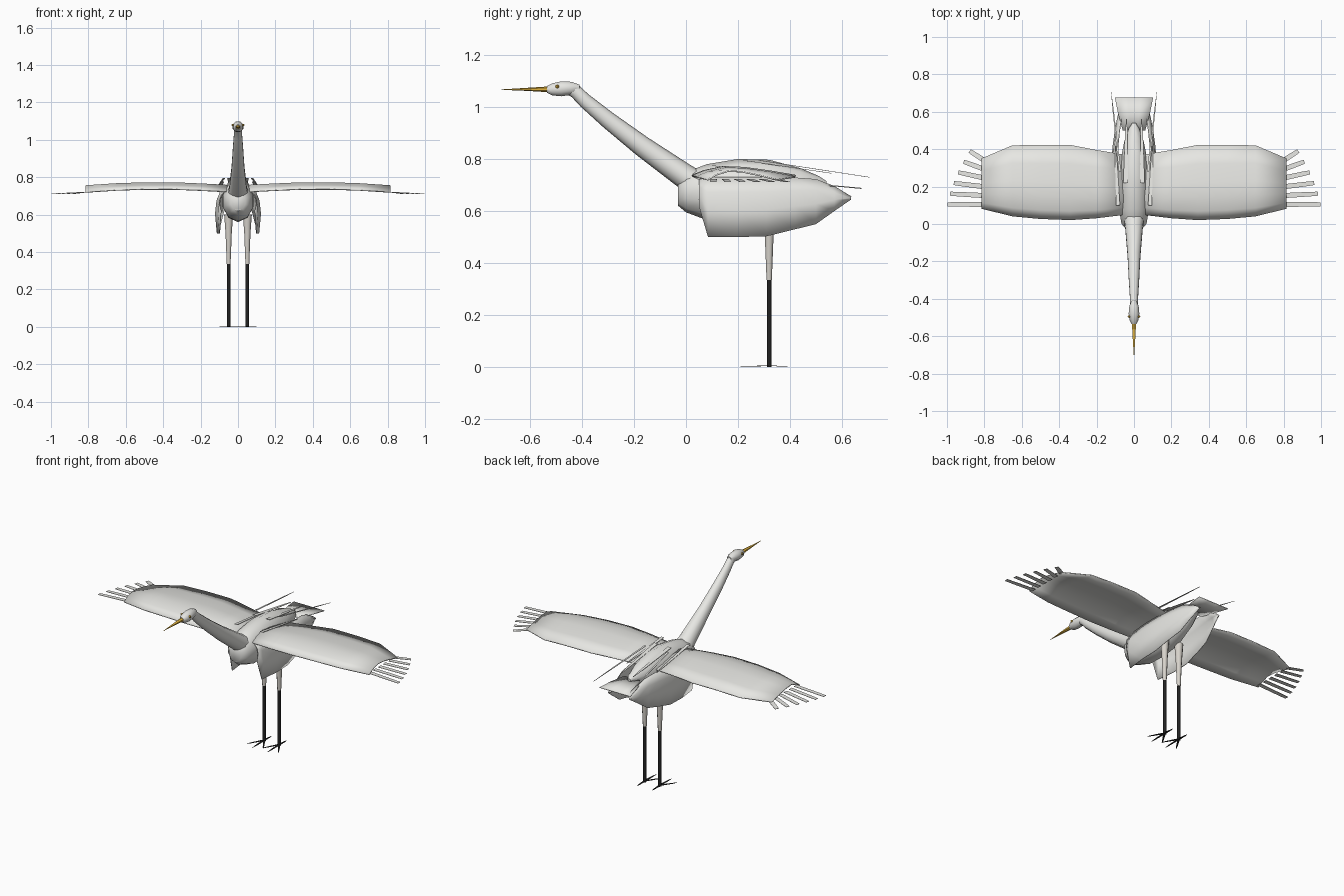
import bpy, math
from mathutils import Vector

cube = bpy.data.objects.get("Cube")
if cube:
    bpy.data.objects.remove(cube, do_unlink=True)


def material(name, rgb):
    m = bpy.data.materials.new(name)
    m.use_nodes = True
    m.diffuse_color = (*rgb, 1)
    m.node_tree.nodes["Principled BSDF"].inputs["Base Color"].default_value = (*rgb, 1)
    return m


WHITE = material("white plumage", (0.8, 0.8, 0.77))
GOLD = material("golden bill", (0.75, 0.45, 0.05))
BLACK = material("black leg", (0.015, 0.015, 0.015))
THIGH = material("pale thigh", (0.68, 0.65, 0.6))


def build(name, verts, faces, mat, smooth=True):
    me = bpy.data.meshes.new(name)
    me.from_pydata([tuple(v) for v in verts], [], faces)
    me.materials.append(mat)
    ob = bpy.data.objects.new(name, me)
    bpy.context.collection.objects.link(ob)
    if smooth:
        bpy.ops.object.select_all(action="DESELECT")
        bpy.context.view_layer.objects.active = ob
        ob.select_set(True)
        bpy.ops.object.shade_smooth_by_angle(angle=math.radians(50))
    return ob


def tube(name, rings, mat, sides=10):
    """Loft through rings of (centre, side radius, other radius, tilt axis)."""
    verts, faces = [], []
    for centre, rx, ru, up in rings:
        for i in range(sides):
            a = 2 * math.pi * (i + 0.5) / sides
            verts.append(Vector(centre) + Vector((rx * math.cos(a), 0, 0)) + Vector(up) * ru * math.sin(a))
    for r in range(len(rings) - 1):
        for i in range(sides):
            j = (i + 1) % sides
            a, b = r * sides, (r + 1) * sides
            faces.append((a + i, a + j, b + j, b + i))
    faces.append(tuple(reversed(range(sides))))
    faces.append(tuple(range(len(verts) - sides, len(verts))))
    return build(name, verts, faces, mat)


def sheet(name, rows, mat, thickness=0.0, smooth=True):
    """Grid surface through rows of equal length."""
    n = len(rows[0])
    faces = [(r * n + i, r * n + i + 1, r * n + n + i + 1, r * n + n + i)
             for r in range(len(rows) - 1) for i in range(n - 1)]
    ob = build(name, [p for row in rows for p in row], faces, mat, smooth)
    if thickness:
        mod = ob.modifiers.new("thickness", "SOLIDIFY")
        mod.thickness = thickness
        mod.offset = 0
    return ob


def blade(name, root, tip, width, mat, end=0.3, across=None):
    """Flat narrow feather or toe."""
    root, tip = Vector(root), Vector(tip)
    side = Vector(across) if across else (tip - root).cross(Vector((0, 0, 1))).normalized()
    mid = root.lerp(tip, 0.75)
    rows = [(p - side * w / 2, p + side * w / 2)
            for p, w in ((root, width), (mid, width * (1 + end) / 2), (tip, width * end))]
    return sheet(name, rows, mat, 0.002, False)


UP, BACK = (0, 0, 1), (0, 1, 0)

# Body: y, bottom, top, half width
body = [(-0.03, 0.62, 0.72, 0.04), (0.0, 0.595, 0.75, 0.07), (0.08, 0.565, 0.78, 0.085),
        (0.2, 0.56, 0.80, 0.087), (0.32, 0.575, 0.797, 0.08), (0.44, 0.63, 0.765, 0.055),
        (0.51, 0.68, 0.735, 0.03), (0.54, 0.70, 0.715, 0.01)]
tube("body", [((0, y, (b + t) / 2), w, (t - b) / 2, UP) for y, b, t, w in body], WHITE)

# Neck
lean = Vector((0, 0.56, 0.83))
neck = [(0.05, 0.70, 0.062, 0.05), (-0.01, 0.737, 0.05, 0.048), (-0.17, 0.85, 0.036, 0.04),
        (-0.30, 0.95, 0.029, 0.033), (-0.39, 1.025, 0.023, 0.028), (-0.425, 1.06, 0.021, 0.026),
        (-0.45, 1.072, 0.021, 0.024)]
tube("neck", [((0, y, z), w, h, lean) for y, z, w, h in neck], WHITE)

# Head and bill
head = [(-0.41, 1.072, 0.015), (-0.44, 1.072, 0.027), (-0.48, 1.07, 0.031),
        (-0.515, 1.068, 0.025), (-0.535, 1.068, 0.014)]
tube("head", [((0, y, z), r, r, UP) for y, z, r in head], WHITE, 8)
tube("bill", [((0, -0.53, 1.068), 0.013, 0.011, UP), ((0, -0.61, 1.068), 0.008, 0.006, UP),
              ((0, -0.71, 1.067), 0.0008, 0.0008, UP)], GOLD, 6)

# Tail
sheet("tail", [[(x * w, y, z) for x in (-1, -0.33, 0.33, 1)]
               for w, y, z in ((0.06, 0.50, 0.70), (0.085, 0.59, 0.695), (0.102, 0.675, 0.687))],
      WHITE, 0.004)

for s, side in ((1, "left"), (-1, "right")):
    # Eye
    bpy.ops.mesh.primitive_uv_sphere_add(segments=8, ring_count=6, radius=0.007,
                                         location=(s * 0.026, -0.495, 1.079))
    eye = bpy.context.object
    eye.name = side + "_eye"
    eye.data.materials.append(GOLD)
    tube(side + "_pupil", [((s * 0.032, -0.4965, 1.079), 0.002, 0.003, UP),
                           ((s * 0.032, -0.4935, 1.079), 0.002, 0.003, UP)], BLACK, 6)

    # Outstretched wing: cambered sheet; x, leading y, trailing y, base height
    camber = [(0, 0), (0.12, 0.55), (0.3, 1), (0.5, 0.9), (0.75, 0.5), (1, 0)]
    span = [(0.05, 0.05, 0.37, 0.722), (0.20, 0.032, 0.395, 0.73), (0.34, 0.022, 0.422, 0.736),
            (0.50, 0.028, 0.422, 0.736), (0.65, 0.042, 0.42, 0.731), (0.815, 0.083, 0.35, 0.72)]
    sheet(side + "_wing", [[(s * x, f + (b - f) * t, z + 0.034 * c) for t, c in camber]
                           for x, f, b, z in span], WHITE, 0.006)

    # Flight feathers at the wing tip
    for i in range(6):
        root = (s * 0.80, 0.105 + i * 0.047, 0.722)
        tip = (s * (0.998 - 0.013 * i - 0.0022 * i * i), 0.105 + i * 0.057, 0.712)
        blade(f"{side}_flight_feather_{i + 1}", root, tip, 0.027, WHITE, 0.8)

    # Folded flank feathers: y, top, bottom, half width
    flank = [(0.05, 0.72, 0.62, 0.088), (0.085, 0.73, 0.50, 0.095), (0.2, 0.73, 0.50, 0.108),
             (0.31, 0.73, 0.503, 0.108), (0.42, 0.728, 0.53, 0.10), (0.50, 0.722, 0.55, 0.09),
             (0.57, 0.695, 0.60, 0.078), (0.635, 0.655, 0.645, 0.065)]
    sheet(side + "_flank", [[(s * w * k, y, t + (b - t) * v)
                             for v, k in ((0, 0.85), (0.25, 1.05), (0.55, 1.12), (1, 1.03))]
                            for y, t, b, w in flank], WHITE, 0.004)

    # Back plumes
    blade(side + "_long_plume", (s * 0.075, 0.28, 0.795), (s * 0.122, 0.705, 0.73),
          0.012, WHITE, 0.1)
    blade(side + "_middle_plume", (s * 0.045, 0.22, 0.795), (s * 0.04, 0.56, 0.745),
          0.025, WHITE, 0.15)
    blade(side + "_short_plume", (s * 0.085, 0.1, 0.775), (s * 0.1, 0.42, 0.735),
          0.02, WHITE, 0.2)

    # Leg
    tube(side + "_thigh", [((s * 0.05, 0.32, z), r, r, BACK)
                           for z, r in ((0.60, 0.026), (0.50, 0.018), (0.335, 0.011))], THIGH, 8)
    tube(side + "_shank", [((s * 0.05, 0.32, z), 0.010, 0.010, BACK)
                           for z in (0.337, 0.0)], BLACK, 8)

    # Toes
    for name, angle, length in (("inner", -32, 0.1), ("front", 0, 0.11),
                                ("outer", 32, 0.1), ("hind", 180, 0.07)):
        a = math.radians(angle)
        blade(f"{side}_{name}_toe", (s * 0.05, 0.32, 0.005),
              (s * (0.05 + length * math.sin(a)), 0.32 - length * math.cos(a), 0.002),
              0.014, BLACK, 0.1)
